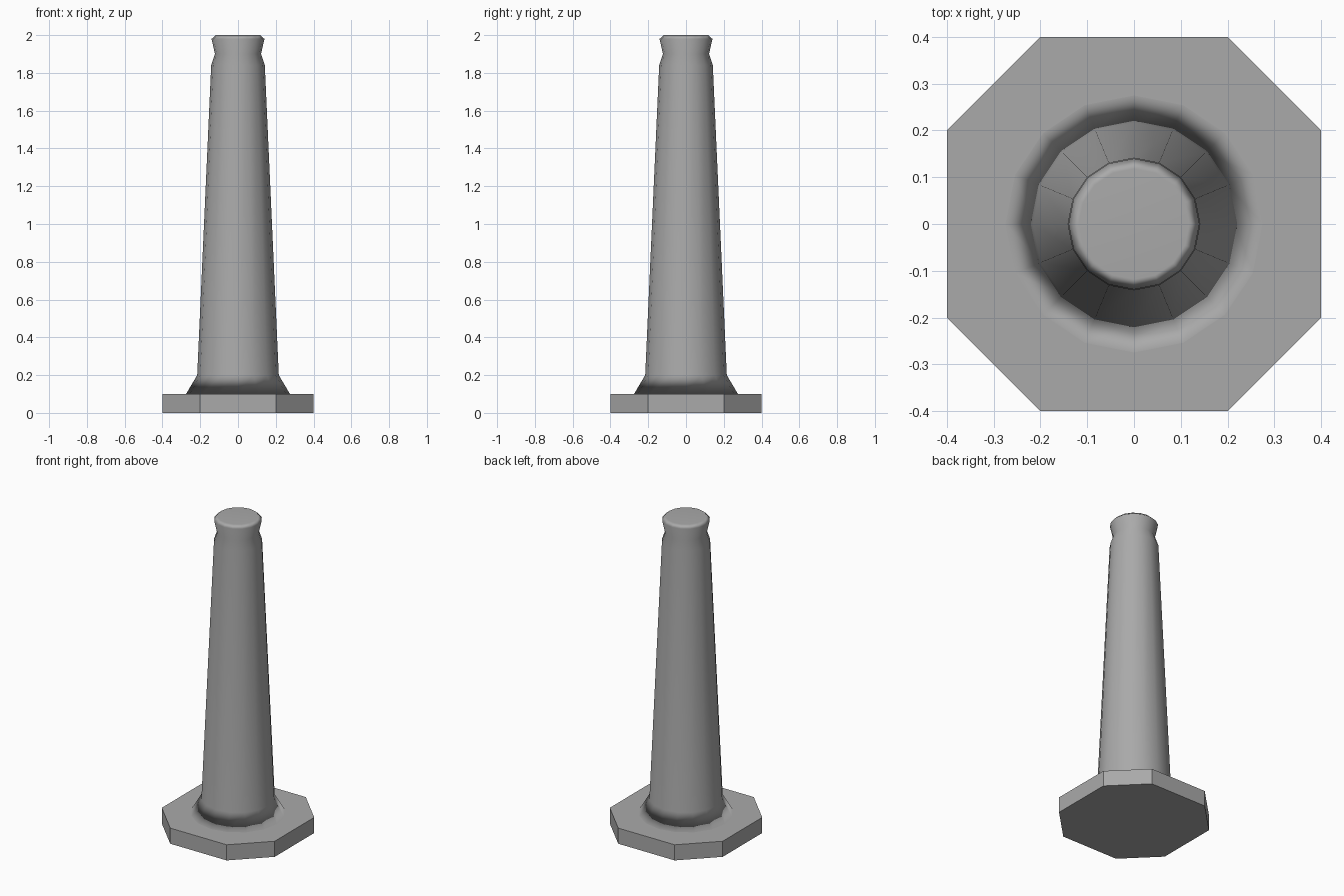
import bpy
import bmesh
from math import cos, sin, pi

cube = bpy.data.objects.get("Cube")
if cube:
    bpy.data.objects.remove(cube, do_unlink=True)

# One grey for the whole model
GREY = (0.4, 0.4, 0.4, 1.0)
grey = bpy.data.materials.new("plain grey")
grey.use_nodes = True
grey.diffuse_color = GREY
grey.node_tree.nodes["Principled BSDF"].inputs["Base Color"].default_value = GREY


def stack_rings(name, rings, smooth):
    """Join horizontal point rings into a closed solid."""
    bm = bmesh.new()
    loops = [[bm.verts.new(p) for p in ring] for ring in rings]
    for low, high in zip(loops, loops[1:]):
        n = len(low)
        for i in range(n):
            j = (i + 1) % n
            bm.faces.new((low[i], low[j], high[j], high[i]))
    bm.faces.new(loops[0][::-1])
    bm.faces.new(loops[-1])
    for face in bm.faces:
        face.smooth = smooth
    mesh = bpy.data.meshes.new(name)
    bm.to_mesh(mesh)
    bm.free()
    mesh.materials.append(grey)
    obj = bpy.data.objects.new(name, mesh)
    bpy.context.collection.objects.link(obj)
    return obj


def circle(radius, z, sides=16):
    return [(radius * cos(2 * pi * i / sides), radius * sin(2 * pi * i / sides), z)
            for i in range(sides)]


# Base plate: a square with wide cut corners
W, C = 0.4, 0.2
outline = [(W, -C), (W, C), (C, W), (-C, W), (-W, C), (-W, -C), (-C, -W), (C, -W)]
stack_rings("base_plate", [[(x, y, z) for x, y in outline] for z in (0, 0.1)], False)

# Tapered post: flared foot, long shaft, narrow neck and rounded lip
profile = [(0.275, 0.1), (0.216, 0.2), (0.142, 1.84), (0.122, 1.9),
           (0.14, 1.98), (0.118, 2.0)]
post = stack_rings("post", [circle(r, z) for r, z in profile], True)

# Large faces keep their own shading, so the cap stays flat
weighted = post.modifiers.new("weighted_normals", 'WEIGHTED_NORMAL')
weighted.keep_sharp = True
